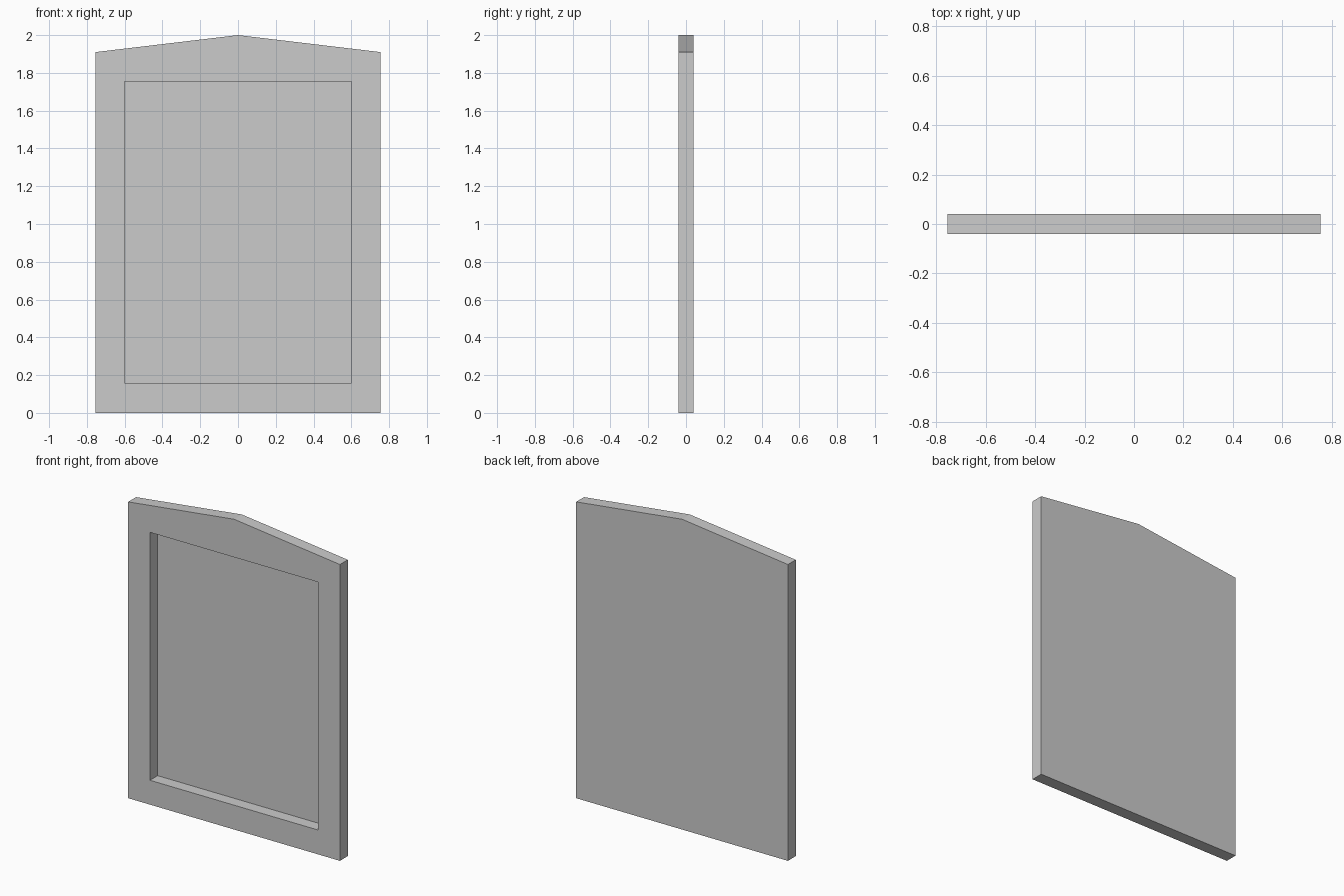
import bpy, bmesh

if "Cube" in bpy.data.objects:
    bpy.data.objects.remove(bpy.data.objects["Cube"])


def prism(name, profile, y0, y1):
    """Extrude an x-z outline from y0 to y1."""
    bm = bmesh.new()
    face = bm.faces.new([bm.verts.new((x, y0, z)) for x, z in profile])
    out = bmesh.ops.extrude_face_region(bm, geom=[face])
    moved = [v for v in out["geom"] if isinstance(v, bmesh.types.BMVert)]
    bmesh.ops.translate(bm, verts=moved, vec=(0, y1 - y0, 0))
    bmesh.ops.recalc_face_normals(bm, faces=bm.faces)
    mesh = bpy.data.meshes.new(name)
    bm.to_mesh(mesh)
    bm.free()
    obj = bpy.data.objects.new(name, mesh)
    bpy.context.collection.objects.link(obj)
    return obj


W, T, BACK = 0.755, 0.04, 0.002   # half width, half thickness, backing sheet
IW, Z0, Z1 = 0.60, 0.157, 1.755   # recess half width, bottom, top

# Board with a low gabled top
panel = prism("gabled_panel", [(-W, 0), (W, 0), (W, 1.91), (0, 2), (-W, 1.91)], -T, T)

# Deep rectangular recess, leaving a thin backing sheet
cutter = prism("recess_cutter", [(-IW, Z0), (IW, Z0), (IW, Z1), (-IW, Z1)], -0.1, T - BACK)
cutter.hide_render = True

cut = panel.modifiers.new("recess", 'BOOLEAN')
cut.operation = 'DIFFERENCE'
cut.solver = 'EXACT'
cut.object = cutter
bpy.context.view_layer.objects.active = panel
bpy.ops.object.modifier_apply(modifier=cut.name)
bpy.data.objects.remove(cutter)
